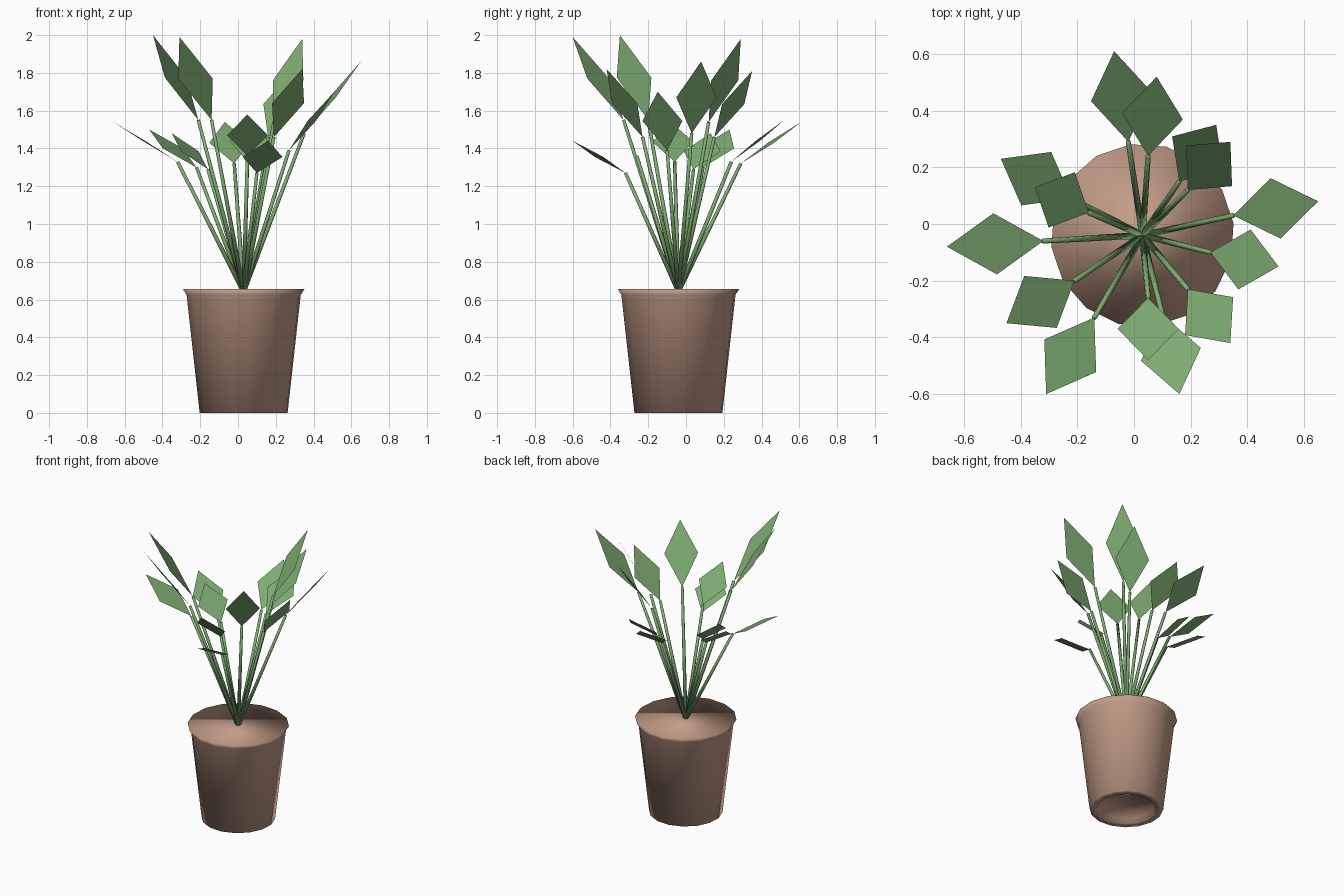
import bpy, bmesh
from math import cos, sin, pi, radians
from mathutils import Vector

default = bpy.data.objects.get("Cube")
if default:
    bpy.data.objects.remove(default, do_unlink=True)


def make_material(name, color):
    mat = bpy.data.materials.new(name)
    mat.use_nodes = True
    mat.diffuse_color = color
    mat.node_tree.nodes["Principled BSDF"].inputs["Base Color"].default_value = color
    return mat


clay = make_material("clay brown", (0.55, 0.34, 0.25, 1))
green = make_material("leaf green", (0.21, 0.41, 0.17, 1))


def add_object(name, bm, mat, smooth=False):
    mesh = bpy.data.meshes.new(name)
    for face in bm.faces:
        face.smooth = smooth
    bm.to_mesh(mesh)
    bm.free()
    mesh.materials.append(mat)
    obj = bpy.data.objects.new(name, mesh)
    bpy.context.collection.objects.link(obj)
    return obj


def add_ring(bm, center, radius, side, up, count, turn=0.0):
    angles = [turn + 2 * pi * i / count for i in range(count)]
    return [bm.verts.new(center + radius * (cos(a) * side + sin(a) * up)) for a in angles]


def loft(bm, rings):
    # Walls between successive rings, closed with a cap at both ends
    for low, high in zip(rings, rings[1:]):
        n = len(low)
        for i in range(n):
            j = (i + 1) % n
            bm.faces.new((low[i], low[j], high[j], high[i]))
    bm.faces.new(rings[0][::-1])
    bm.faces.new(rings[-1])


X, Y, Z = Vector((1, 0, 0)), Vector((0, 1, 0)), Vector((0, 0, 1))
axis = Vector((0.03, -0.04, 0))

# Pot: tapered, with a small flared lip, a filled top and a shallow foot recess
pot_profile = [(0.18, 0.03), (0.19, 0), (0.235, 0), (0.305, 0.625), (0.324, 0.655)]
bm = bmesh.new()
loft(bm, [add_ring(bm, axis + z * Z, r, X, Y, 16, radians(7.5)) for r, z in pot_profile])
add_object("pot", bm, clay, smooth=True)

# Each leaf: its base, where the stem ends, and its tip
leaves = [
    ((-0.02, 0.29, 1.32), (-0.07, 0.61, 1.54)),
    ((0.05, 0.24, 1.33), (0.08, 0.52, 1.55)),
    ((0.16, 0.15, 1.46), (0.29, 0.35, 1.81)),
    ((0.19, 0.12, 1.54), (0.34, 0.29, 1.98)),
    ((0.35, 0.03, 1.48), (0.65, 0.08, 1.86)),
    ((0.27, -0.1, 1.39), (0.51, -0.15, 1.7)),
    ((0.19, -0.23, 1.46), (0.34, -0.42, 1.82)),
    ((0.1, -0.32, 1.27), (0.16, -0.6, 1.44)),
    ((0.05, -0.26, 1.36), (0.05, -0.48, 1.58)),
    ((-0.14, -0.33, 1.55), (-0.31, -0.6, 1.99)),
    ((-0.21, -0.2, 1.55), (-0.45, -0.35, 2)),
    ((-0.32, -0.06, 1.33), (-0.66, -0.08, 1.54)),
    ((-0.22, 0.09, 1.3), (-0.47, 0.23, 1.5)),
    ((-0.16, 0.04, 1.29), (-0.35, 0.13, 1.48)),
]
root = axis + 0.64 * Z
half_width = 0.108

for number, (base, tip) in enumerate(leaves, 1):
    base, tip = Vector(base), Vector(tip)

    # Stem: thin tapered rod from the root to the leaf
    along = (base - root).normalized()
    side = along.cross(Z).normalized()
    up = side.cross(along)
    bm = bmesh.new()
    loft(bm, [add_ring(bm, root, 0.012, side, up, 8),
              add_ring(bm, base, 0.009, side, up, 8)])
    bmesh.ops.recalc_face_normals(bm, faces=bm.faces)
    add_object(f"stem_{number}", bm, green, smooth=True)

    # Leaf: flat diamond spread level across its length
    across = (tip - base).cross(Z).normalized() * half_width
    middle = (base + tip) / 2
    bm = bmesh.new()
    bm.faces.new([bm.verts.new(p) for p in (base, middle + across, tip, middle - across)])
    add_object(f"leaf_{number}", bm, green)
